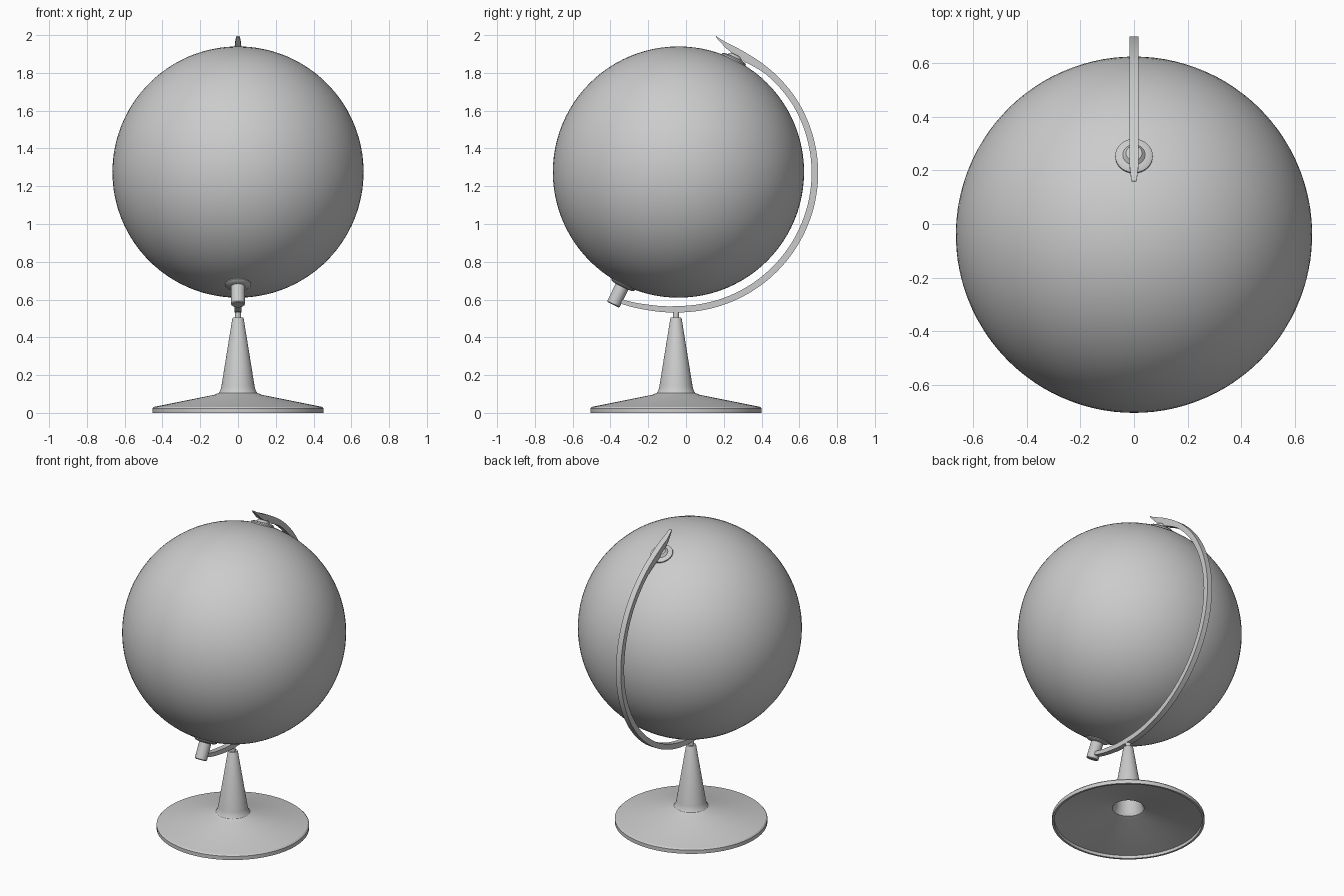
import bpy, bmesh
from math import sin, cos, pi, radians
from mathutils import Matrix, Vector

if "Cube" in bpy.data.objects:
    bpy.data.objects.remove(bpy.data.objects["Cube"])

CENTRE = Vector((0, -0.04, 1.275))
TILT = radians(26.2)


def finish(name, bm, angle=30):
    bmesh.ops.recalc_face_normals(bm, faces=bm.faces)
    mesh = bpy.data.meshes.new(name)
    bm.to_mesh(mesh)
    bm.free()
    ob = bpy.data.objects.new(name, mesh)
    bpy.context.collection.objects.link(ob)
    bpy.ops.object.select_all(action='DESELECT')
    ob.select_set(True)
    bpy.context.view_layer.objects.active = ob
    bpy.ops.object.shade_smooth_by_angle(angle=radians(angle))
    return ob


def lathe(name, profile, matrix, steps=64):
    """Spin a list of (radius, height) points around z, then place it."""
    bm = bmesh.new()
    verts = [bm.verts.new((r, 0, z)) for r, z in profile]
    edges = [bm.edges.new(pair) for pair in zip(verts, verts[1:])]
    bmesh.ops.spin(bm, geom=verts + edges, cent=(0, 0, 0), axis=(0, 0, 1),
                   angle=2 * pi, steps=steps, use_duplicate=False)
    bmesh.ops.remove_doubles(bm, verts=bm.verts, dist=1e-5)
    bmesh.ops.transform(bm, matrix=matrix, verts=bm.verts)
    return finish(name, bm)


# ball
bm = bmesh.new()
bmesh.ops.create_uvsphere(bm, u_segments=96, v_segments=48, radius=0.665)
axis = Matrix.Translation(CENTRE) @ Matrix.Rotation(-TILT, 4, 'X')
bmesh.ops.transform(bm, matrix=axis, verts=bm.verts)
finish("globe_ball", bm)

# hollow flared stand
stand = Matrix.Translation((0, -0.053, 0))
lathe("stand", [(0, 0.505), (0.027, 0.505), (0.03, 0.50), (0.088, 0.14), (0.093, 0.12),
                (0.102, 0.106), (0.125, 0.096), (0.445, 0.032), (0.453, 0.024),
                (0.453, 0), (0.44, 0), (0.438, 0.018), (0.12, 0.082), (0.095, 0.09),
                (0.083, 0.11), (0.02, 0.49), (0, 0.49)], stand)
lathe("stand_pin", [(0, 0.49), (0.017, 0.49), (0.017, 0.545), (0, 0.545)], stand, 24)

# pivot cap at the top and pivot knob at the bottom of the tilted axis
lathe("top_cap", [(0, 0.65), (0.07, 0.65), (0.07, 0.668), (0.06, 0.674), (0.042, 0.676),
                  (0.03, 0.69), (0, 0.695)], axis, 40)
lathe("bottom_knob", [(0, -0.65), (0.07, -0.65), (0.07, -0.665), (0.06, -0.673),
                      (0.037, -0.677), (0.037, -0.778), (0.032, -0.783), (0, -0.783)],
      axis, 40)

# curved arm: angle from the top, inner radius, outer radius, half width
KEYS = [(15.5, 0.741, 0.747, 0.009), (18, 0.722, 0.737, 0.013), (21, 0.702, 0.730, 0.017),
        (25.6, 0.687, 0.727, 0.0175), (31, 0.680, 0.725, 0.0175),
        (41, 0.694, 0.728, 0.0175), (60, 0.702, 0.735, 0.0175),
        (90, 0.705, 0.740, 0.0175), (180, 0.709, 0.743, 0.0175),
        (193, 0.720, 0.749, 0.0175), (205, 0.739, 0.762, 0.0175)]
bm = bmesh.new()
rings = []
for a, b in zip(KEYS, KEYS[1:]):
    n = max(1, round((b[0] - a[0]) / 2.5))
    rings += [[p + (q - p) * i / n for p, q in zip(a, b)] for i in range(n)]
rings.append(KEYS[-1])
loops = []
for deg, r_in, r_out, w in rings:
    d = Vector((0, sin(radians(deg)), cos(radians(deg))))
    loops.append([bm.verts.new(CENTRE + d * r + Vector((x, 0, 0)))
                  for r, x in ((r_in, -w), (r_in, w), (r_out, w), (r_out, -w))])
for p, q in zip(loops, loops[1:]):
    for i in range(4):
        j = (i + 1) % 4
        bm.faces.new((p[i], p[j], q[j], q[i]))
bm.faces.new(loops[0])
bm.faces.new(loops[-1])
finish("support_arm", bm)
